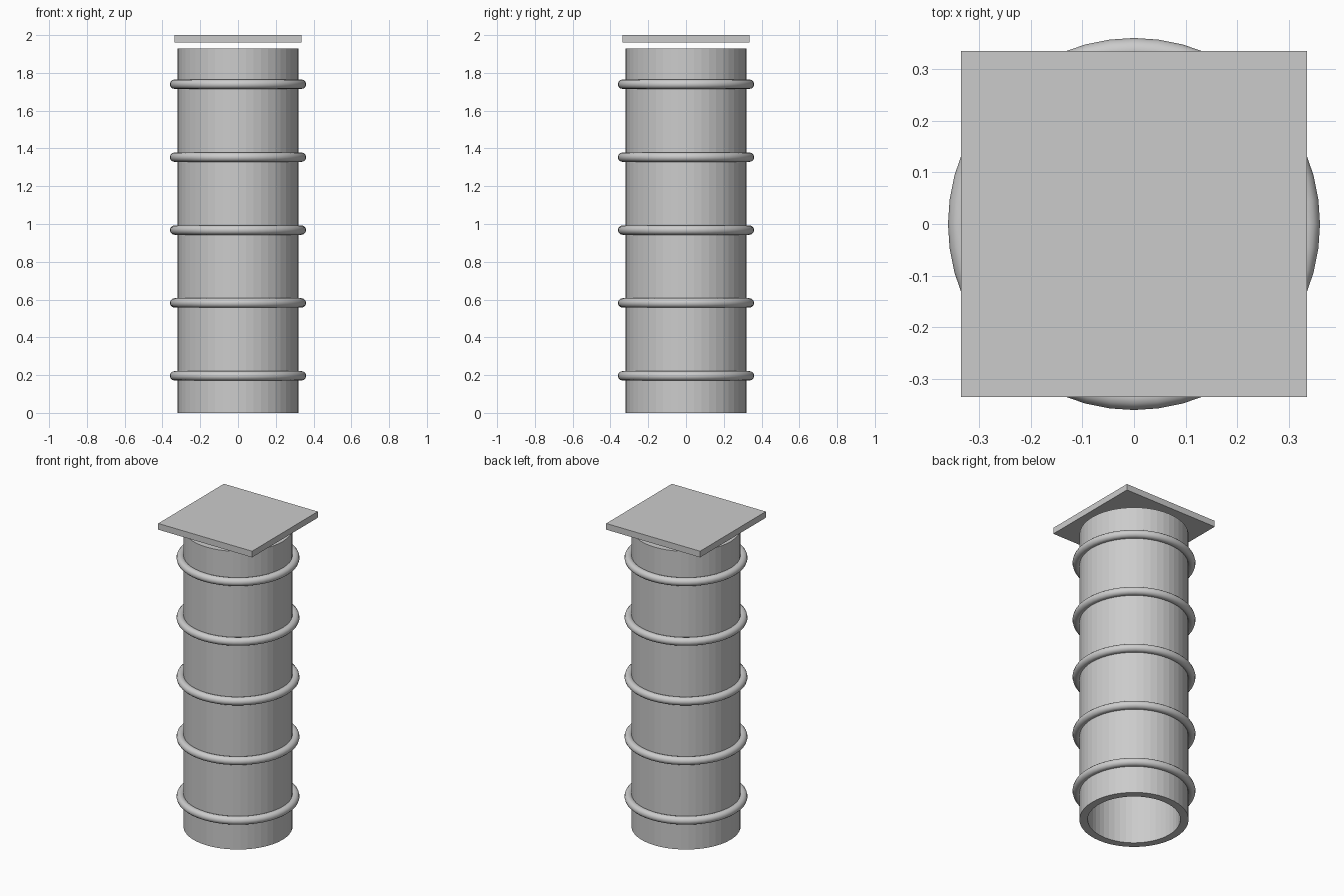
import bpy
import bmesh
from math import cos, sin, pi, radians

cube = bpy.data.objects.get("Cube")
if cube:
    bpy.data.objects.remove(cube, do_unlink=True)

grey = bpy.data.materials.new("light_grey")
grey.use_nodes = True
colour = (0.6, 0.6, 0.6, 1)
grey.diffuse_color = colour
grey.node_tree.nodes["Principled BSDF"].inputs["Base Color"].default_value = colour


def finish(obj, name):
    obj.name = name
    obj.data.name = name
    obj.data.materials.append(grey)


def lathe(name, profile, segments):
    """Spin a closed (radius, height) profile around the z axis."""
    bm = bmesh.new()
    loops = []
    for s in range(segments):
        a = 2 * pi * s / segments
        loops.append([bm.verts.new((r * cos(a), r * sin(a), z)) for r, z in profile])
    n = len(profile)
    for s in range(segments):
        here, after = loops[s], loops[(s + 1) % segments]
        for i in range(n):
            j = (i + 1) % n
            bm.faces.new((here[i], after[i], after[j], here[j]))
    bmesh.ops.recalc_face_normals(bm, faces=bm.faces)
    mesh = bpy.data.meshes.new(name)
    bm.to_mesh(mesh)
    bm.free()
    obj = bpy.data.objects.new(name, mesh)
    bpy.context.collection.objects.link(obj)
    finish(obj, name)
    return obj


# Hollow pipe, open at both ends
PIPE_TOP = 1.93
lathe("pipe", [(0.32, 0), (0.32, PIPE_TOP), (0.272, PIPE_TOP), (0.272, 0)], 48)

# Evenly spaced rings around the pipe
for i in range(5):
    bpy.ops.mesh.primitive_torus_add(
        major_radius=0.336, minor_radius=0.025,
        major_segments=48, minor_segments=12,
        location=(0, 0, 0.196 + 0.386 * i))
    ring = bpy.context.object
    finish(ring, f"ring_{i + 1}")
    bpy.ops.object.shade_smooth_by_angle(angle=radians(40))

# Square cap plate floating just above the pipe
bpy.ops.mesh.primitive_cube_add(size=1, location=(0, 0, 1.98))
cap = bpy.context.object
cap.scale = (0.672, 0.672, 0.04)
bpy.ops.object.transform_apply(location=False, rotation=False, scale=True)
finish(cap, "cap_plate")
